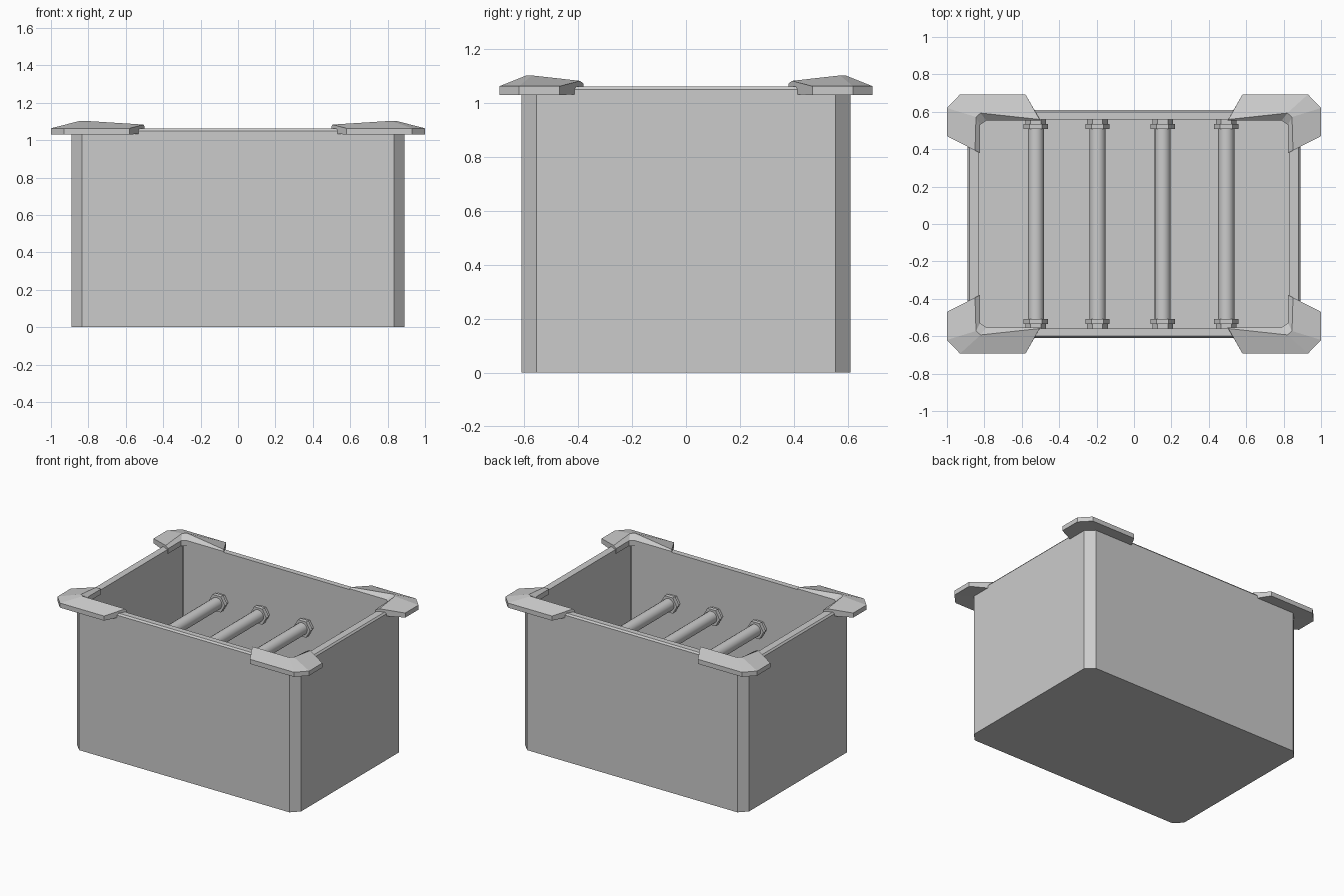
import bpy, bmesh, math

if "Cube" in bpy.data.objects:
    bpy.data.objects.remove(bpy.data.objects["Cube"])


def make_object(name, bm):
    bmesh.ops.recalc_face_normals(bm, faces=bm.faces[:])
    mesh = bpy.data.meshes.new(name)
    bm.to_mesh(mesh)
    bm.free()
    ob = bpy.data.objects.new(name, mesh)
    bpy.context.collection.objects.link(ob)
    return ob


def ring(bm, hx, hy, c, z):
    # eight-sided rectangle with cut corners
    pts = [(hx, hy - c), (hx - c, hy), (c - hx, hy), (-hx, hy - c),
           (-hx, c - hy), (c - hx, -hy), (hx - c, -hy), (hx, c - hy)]
    return [bm.verts.new((x, y, z)) for x, y in pts]


def loft(bm, loops, closed=True):
    for a, b in zip(loops, loops[1:]):
        n = len(a)
        for i in range(n):
            j = (i + 1) % n
            bm.faces.new((a[i], a[j], b[j], b[i]))
    bm.faces.new(loops[0])
    bm.faces.new(loops[-1])


# open bin: outer wall, chamfered rim, inner wall and floor
bm = bmesh.new()
loft(bm, [ring(bm, 0.89, 0.61, 0.055, 0),
          ring(bm, 0.89, 0.61, 0.055, 1.05),
          ring(bm, 0.88, 0.60, 0.05, 1.062),
          ring(bm, 0.83, 0.56, 0.006, 1.062),
          ring(bm, 0.83, 0.56, 0.006, 0.05)])
make_object("bin_body", bm)

# corner guards: cross-section stations (outer, ridge, inner) round the corner
stations = [((0.58, 0.693), (0.505, 0.559, 1.083), (0.50, 0.553)),
            ((0.93, 0.693), (0.82, 0.593, 1.103), (0.79, 0.553)),
            ((1.00, 0.62), (0.845, 0.572, 1.103), (0.823, 0.53)),
            ((1.00, 0.47), (0.85, 0.393, 1.083), (0.823, 0.38))]
for sx, sy, label in ((1, 1, "back_right"), (-1, 1, "back_left"),
                      (1, -1, "front_right"), (-1, -1, "front_left")):
    bm = bmesh.new()
    loops = []
    for (ox, oy), r, (ix, iy) in stations:
        profile = [(ox, oy, 1.03), (ox, oy, 1.063), r,
                   (ix, iy, 1.072), (ix, iy, 1.035)]
        loops.append([bm.verts.new((x * sx, y * sy, z)) for x, y, z in profile])
    loft(bm, loops)
    make_object("corner_guard_" + label, bm)


def rod(name, x, y0, y1, z, radius, sides):
    bm = bmesh.new()
    loops = []
    for y in (y0, y1):
        loops.append([bm.verts.new((x + radius * math.cos(2 * math.pi * i / sides), y,
                                    z + radius * math.sin(2 * math.pi * i / sides)))
                      for i in range(sides)])
    loft(bm, loops)
    return make_object(name, bm)


# cross bars with a nut and washer at each end
BAR_Z = 0.71
for n, x in enumerate((-0.525, -0.195, 0.153, 0.493)):
    bar = rod(f"cross_bar_{n}", x, -0.56, 0.56, BAR_Z, 0.043, 16)
    bpy.context.view_layer.objects.active = bar
    bar.select_set(True)
    bpy.ops.object.shade_smooth_by_angle(angle=math.radians(35))
    bar.select_set(False)
    for s, side in ((-1, "front"), (1, "back")):
        rod(f"nut_{side}_{n}", x, s * 0.507, s * 0.535, BAR_Z, 0.065, 6)
        rod(f"washer_{side}_{n}", x, s * 0.535, s * 0.56, BAR_Z, 0.055, 6)
